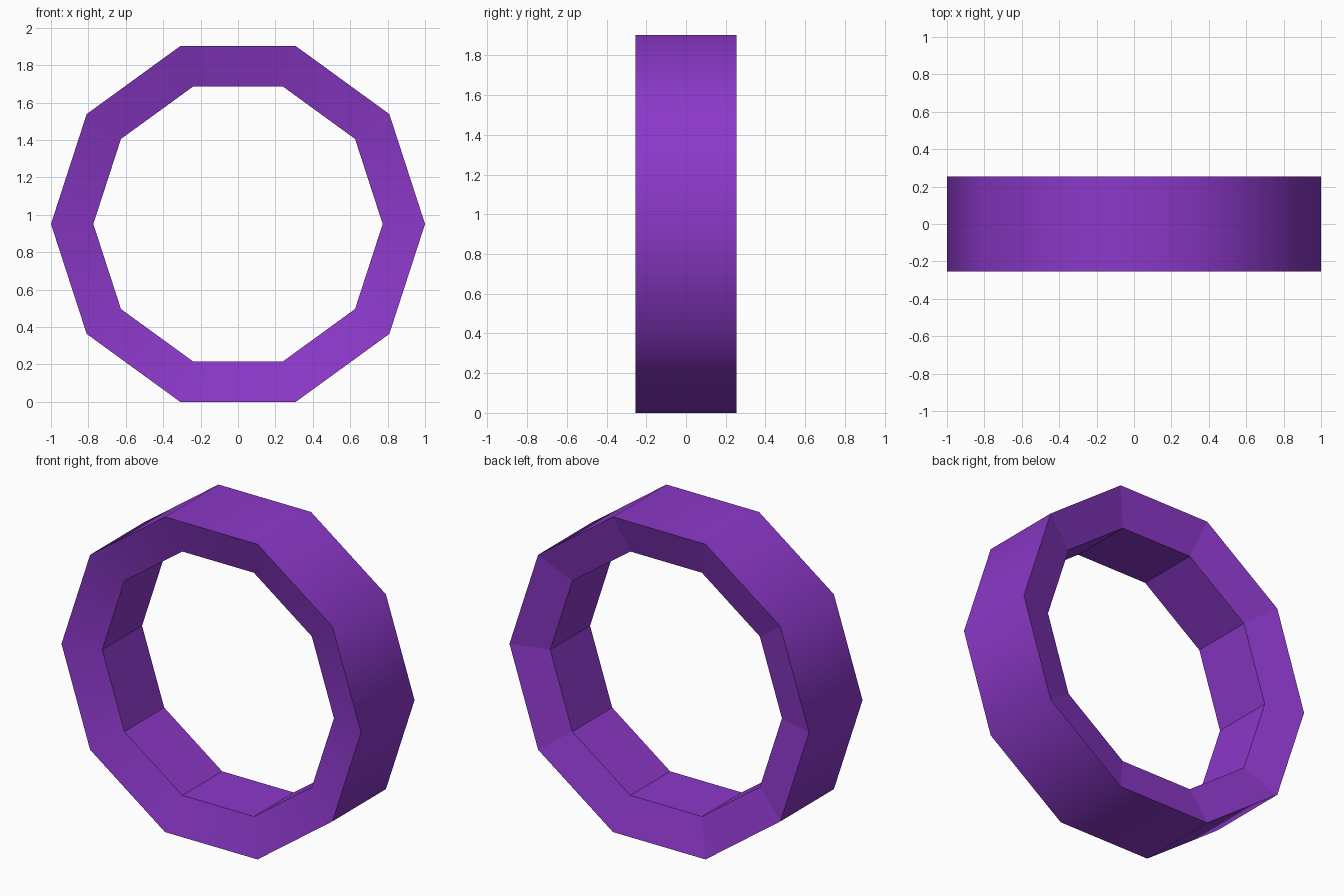
import bpy, bmesh, math

if "Cube" in bpy.data.objects:
    bpy.data.objects.remove(bpy.data.objects["Cube"])

SIDES = 10
R_OUT, R_IN = 1.0, 0.7735
HALF_OUT, HALF_IN = 0.255, 0.19   # rim faces dish inwards towards the hole
CENTRE_Z = R_OUT * math.sin(math.radians(72))

# Cross-section (radius, y), revolved around the y axis
profile = [(R_OUT, -HALF_OUT), (R_OUT, HALF_OUT), (R_IN, HALF_IN), (R_IN, -HALF_IN)]
# Shading per strip: outer wall, back rim, inner wall, front rim
smooth = [True, False, False, True]

bm = bmesh.new()
rings = []
for i in range(SIDES):
    a = math.tau * i / SIDES
    rings.append([bm.verts.new((r * math.cos(a), y, CENTRE_Z + r * math.sin(a)))
                  for r, y in profile])

for i in range(SIDES):
    a, b = rings[i], rings[(i + 1) % SIDES]
    for j in range(4):
        k = (j + 1) % 4
        face = bm.faces.new((a[j], a[k], b[k], b[j]))
        face.smooth = smooth[j]
bmesh.ops.recalc_face_normals(bm, faces=bm.faces)

# Keep the four circular rims crisp
for i in range(SIDES):
    for j in range(4):
        bm.edges.get((rings[i][j], rings[(i + 1) % SIDES][j])).smooth = False

mesh = bpy.data.meshes.new("ring")
bm.to_mesh(mesh)
bm.free()
ring = bpy.data.objects.new("ring", mesh)
bpy.context.collection.objects.link(ring)

# Purple
mat = bpy.data.materials.new("purple")
mat.diffuse_color = (0.26, 0.04, 0.58, 1)
mat.use_nodes = True
mat.node_tree.nodes["Principled BSDF"].inputs["Base Color"].default_value = mat.diffuse_color
mesh.materials.append(mat)
